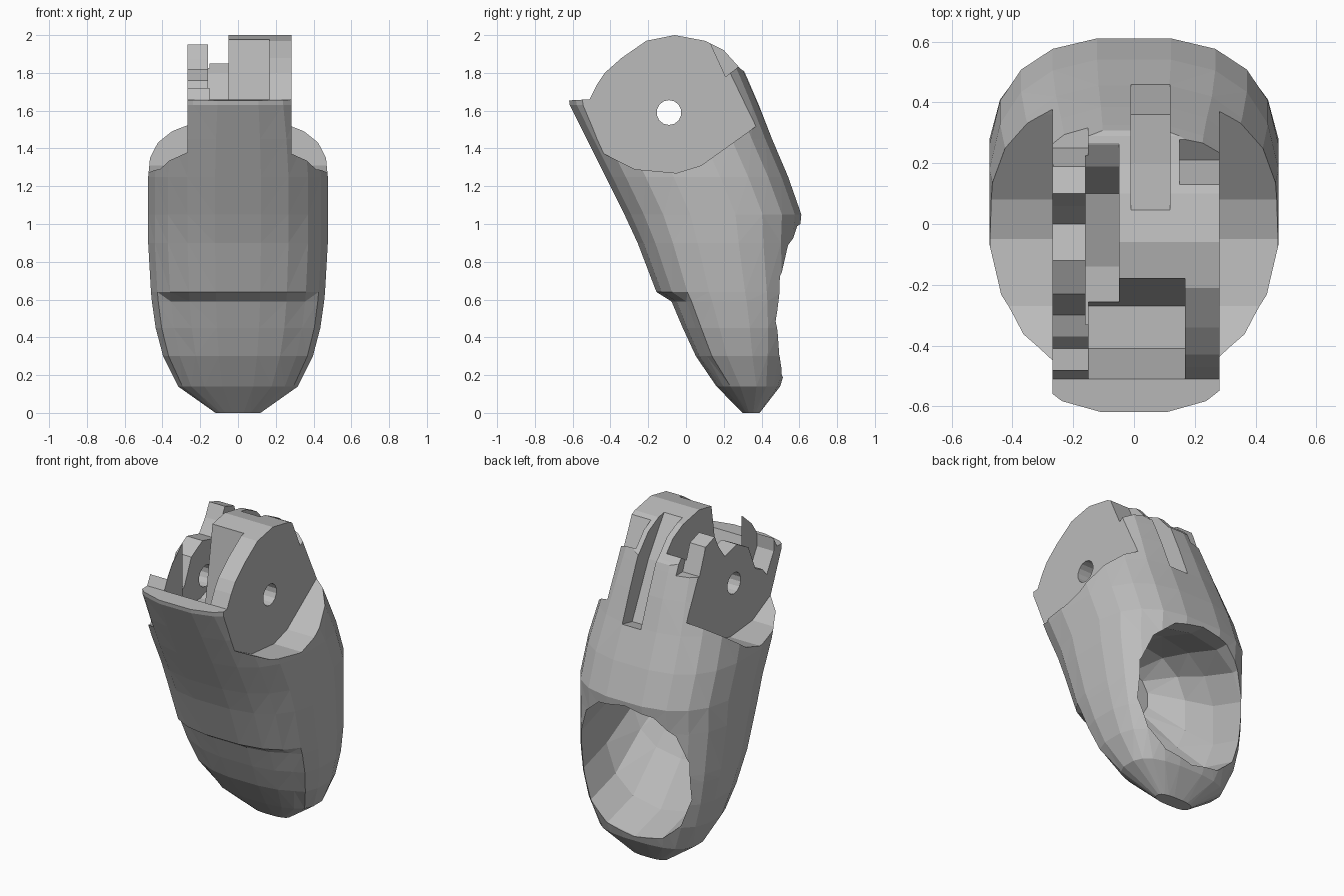
import bpy, bmesh, math
from mathutils import Vector

cube = bpy.data.objects.get("Cube")
if cube:
    bpy.data.objects.remove(cube, do_unlink=True)

grey = bpy.data.materials.new("plain grey")
grey.use_nodes = True
grey.diffuse_color = (0.5, 0.5, 0.5, 1)
grey.node_tree.nodes["Principled BSDF"].inputs["Base Color"].default_value = (0.5, 0.5, 0.5, 1)


def skin(name, rings):
    """Closed mesh through rings of equal point count."""
    bm = bmesh.new()
    loops = [[bm.verts.new(p) for p in ring] for ring in rings]
    n = len(loops[0])
    for a, b in zip(loops, loops[1:]):
        for i in range(n):
            j = (i + 1) % n
            bm.faces.new((a[i], a[j], b[j], b[i]))
    bm.faces.new(loops[0][::-1])
    bm.faces.new(loops[-1])
    bmesh.ops.recalc_face_normals(bm, faces=bm.faces)
    bmesh.ops.triangulate(bm, faces=[f for f in bm.faces if len(f.verts) == 4])
    mesh = bpy.data.meshes.new(name)
    bm.to_mesh(mesh)
    bm.free()
    mesh.materials.append(grey)
    obj = bpy.data.objects.new(name, mesh)
    bpy.context.collection.objects.link(obj)
    return obj


def oval(half_a, half_b, power, count):
    """Squared-off ellipse."""
    pts = []
    for i in range(count):
        t = 2 * math.pi * (i + 0.5) / count
        c, s = math.cos(t), math.sin(t)
        pts.append((half_a * math.copysign(abs(c) ** (2 / power), c),
                    half_b * math.copysign(abs(s) ** (2 / power), s)))
    return pts


def prism(name, profile, x0, x1):
    """Side profile (y, z) pulled along x."""
    return skin(name, [[(x, y, z) for y, z in profile] for x in (x0, x1)])


# Outer shell: height, front, back, half width, set-back of the front pad
levels = [
    (0.00, 0.30, 0.39, 0.12, 0), (0.14, 0.16, 0.50, 0.32, 0),
    (0.30, 0.02, 0.55, 0.40, 0.03), (0.45, -0.06, 0.575, 0.44, 0.04),
    (0.59, -0.13, 0.59, 0.46, 0.05), (0.64, -0.16, 0.595, 0.465, 0),
    (0.90, -0.26, 0.60, 0.48, 0), (1.05, -0.33, 0.615, 0.48, 0),
    (1.25, -0.43, 0.545, 0.48, 0), (1.45, -0.53, 0.46, 0.46, 0),
    (1.63, -0.62, 0.39, 0.43, 0), (1.77, -0.64, 0.33, 0.41, 0),
    (2.10, -0.66, 0.18, 0.38, 0)]
rings = []
for z, front, back, width, inset in levels:
    mid, depth = (front + back) / 2, (back - front) / 2
    rings.append([(x, mid + y + (inset if y < -0.7 * depth else 0), z)
                  for x, y in oval(width, depth, 2.7, 20)])
shell = skin("finger_shell", rings)

# Hollow, open at the back: depth, bottom, top, half width
hollow = [(0.80, 0.19, 1.01, 0.37), (0.50, 0.17, 1.03, 0.38),
          (0.25, 0.24, 1.12, 0.38), (0.05, 0.48, 1.16, 0.34),
          (-0.14, 0.80, 1.12, 0.22)]
cutters = [skin("cavity_cutter", [
    [(x, y, (lo + hi) / 2 + z) for x, z in oval(w, (hi - lo) / 2, 2.4, 14)]
    for y, lo, hi, w in hollow])]

# Rounded top of the knuckle, with the front lip left below it
arc = [(-0.9, 1.64), (-0.51, 1.66), (-0.47, 1.74), (-0.43, 1.8), (-0.34, 1.88),
       (-0.21, 1.97), (-0.06, 2.0), (0.1, 1.97), (0.2, 1.92), (0.29, 1.82),
       (0.45, 1.72), (0.9, 1.72), (0.9, 2.3), (-0.9, 2.3)]
cutters.append(prism("top_cutter", arc, -1, 1))

# Side pockets that expose the flat knuckle plates
rim = [(-0.9, 1.46), (-0.52, 1.45), (-0.45, 1.38), (-0.27, 1.29), (-0.05, 1.27),
       (0.08, 1.31), (0.36, 1.51), (0.39, 1.53), (0.39, 1.7), (0.34, 2.4), (-0.9, 2.4)]
cutters.append(prism("left_pocket_cutter", rim, 0.282, 1))
cutters.append(prism("right_pocket_cutter", rim, -1, -0.268))

# Front chamber behind the lip
cutters.append(prism("chamber_cutter", [
    (-0.51, 2.4), (-0.51, 1.66), (-0.41, 1.38), (-0.27, 1.38), (-0.18, 1.97),
    (-0.15, 2.4)], -0.15, 0.168))

# Narrow slot beside the central tower
cutters.append(prism("slot_cutter", [
    (-0.33, 2.4), (-0.33, 1.47), (-0.14, 1.47), (0.1, 1.56), (0.19, 1.8),
    (0.26, 1.85), (0.7, 1.86), (0.7, 2.4)], -0.16, -0.05))

# Scalloped top edge of the right plate
cutters.append(prism("scallop_cutter", [
    (-0.48, 2.4), (-0.48, 1.64), (-0.41, 1.52), (-0.37, 1.57), (-0.3, 1.6),
    (-0.23, 1.76), (-0.12, 1.82), (0, 1.79), (0.06, 1.87), (0.1, 1.95),
    (0.19, 1.92), (0.25, 1.76), (0.6, 1.76), (0.6, 2.4)], -1, -0.152))

# Back groove and the small wedge notch
cutters.append(prism("groove_cutter", [
    (0.04, 2.4), (0.04, 1.99), (0.2, 1.75), (0.36, 1.42), (0.5, 1.45),
    (0.8, 1.5), (0.8, 2.4)], -0.01, 0.118))
cutters.append(prism("notch_cutter", [
    (0.1, 2.02), (0.21, 1.78), (0.30, 1.85), (0.26, 2.1)], 0.15, 0.5))

# Pivot hole through the knuckle
hole = [(-0.09 + a, 1.59 + b) for a, b in oval(0.066, 0.066, 2, 14)]
cutters.append(prism("hole_cutter", hole, -0.9, 0.9))

# Carve the shell and drop the cutters
bpy.context.view_layer.objects.active = shell
for cutter in cutters:
    cutter.hide_render = True
    mod = shell.modifiers.new(cutter.name, 'BOOLEAN')
    mod.operation = 'DIFFERENCE'
    mod.solver = 'EXACT'
    mod.object = cutter
    bpy.ops.object.modifier_apply(modifier=mod.name)
for cutter in cutters:
    bpy.data.objects.remove(cutter, do_unlink=True)
for face in shell.data.polygons:
    face.use_smooth = False
    face.material_index = 0
